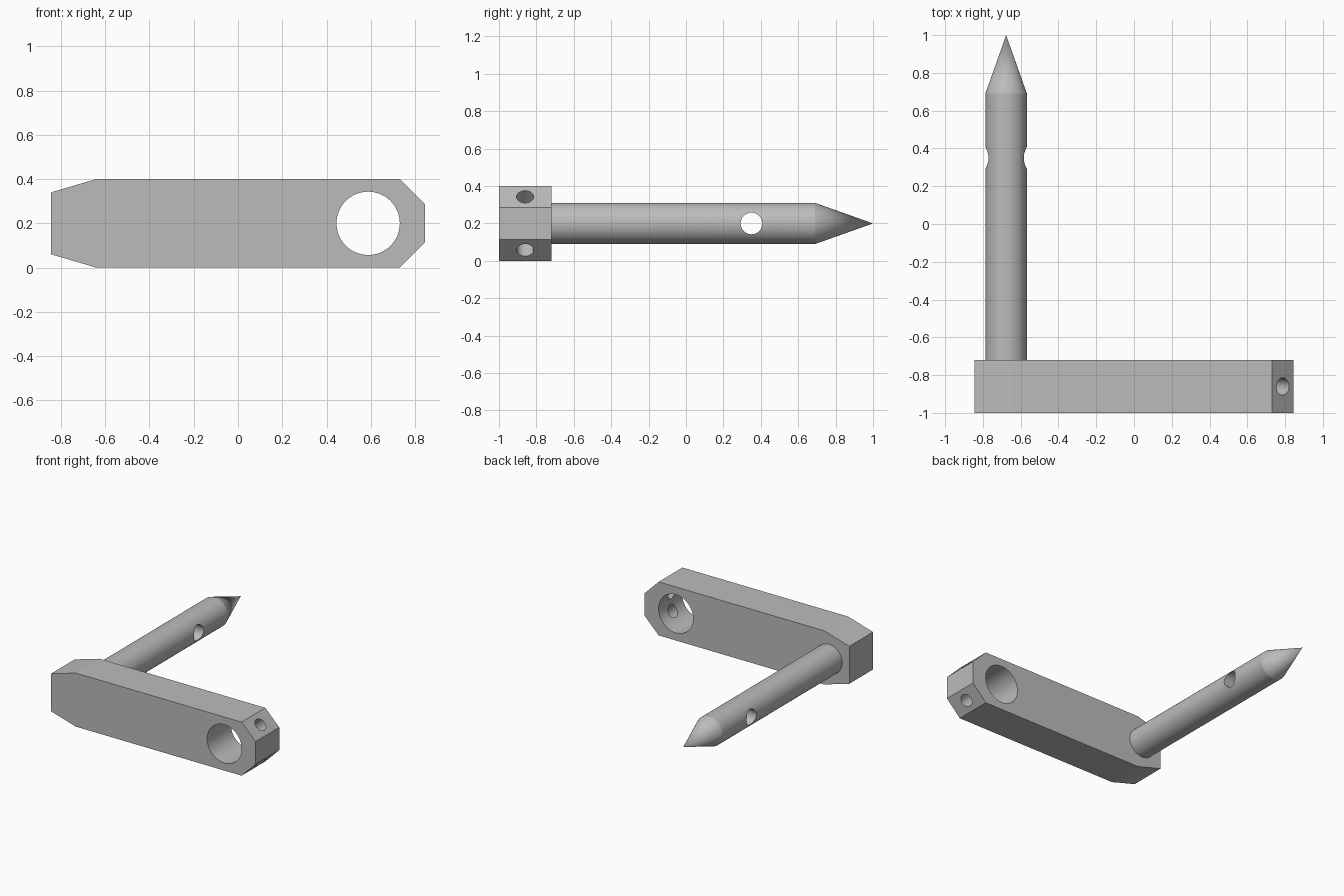
import bpy, bmesh, math
from mathutils import Vector

if "Cube" in bpy.data.objects:
    bpy.data.objects.remove(bpy.data.objects["Cube"], do_unlink=True)

steel = bpy.data.materials.new("plain grey steel")
steel.use_nodes = True
GREY = (0.5, 0.5, 0.5, 1)
steel.diffuse_color = GREY
steel.node_tree.nodes["Principled BSDF"].inputs["Base Color"].default_value = GREY

BAR_FRONT, BAR_BACK = -1.0, -0.72
MID_Z = 0.2


def make_object(name, bm):
    bmesh.ops.recalc_face_normals(bm, faces=bm.faces)
    mesh = bpy.data.meshes.new(name)
    bm.to_mesh(mesh)
    bm.free()
    obj = bpy.data.objects.new(name, mesh)
    bpy.context.collection.objects.link(obj)
    mesh.materials.append(steel)
    return obj


def cylinder(name, start, end, radius):
    start, end = Vector(start), Vector(end)
    axis = end - start
    bm = bmesh.new()
    bmesh.ops.create_cone(bm, cap_ends=True, segments=64, radius1=radius,
                          radius2=radius, depth=axis.length)
    obj = make_object(name, bm)
    obj.rotation_mode = "QUATERNION"
    obj.rotation_quaternion = Vector((0, 0, 1)).rotation_difference(axis)
    obj.location = (start + end) / 2
    return obj


def drill(target, start, end, radius):
    cutter = cylinder("drill_cutter", start, end, radius)
    cutter.hide_render = True
    bpy.context.view_layer.objects.active = target
    mod = target.modifiers.new("hole", "BOOLEAN")
    mod.operation = "DIFFERENCE"
    mod.solver = "EXACT"
    mod.object = cutter
    bpy.ops.object.modifier_apply(modifier=mod.name)
    bpy.data.objects.remove(cutter, do_unlink=True)


def smooth(obj):
    bpy.ops.object.select_all(action="DESELECT")
    obj.select_set(True)
    bpy.context.view_layer.objects.active = obj
    bpy.ops.object.shade_smooth_by_angle(angle=math.radians(10))


# Bar: half outline mirrored about its middle height, extruded in depth
half = [(-0.845, 0.14), (-0.64, 0.2), (0.73, 0.2), (0.845, 0.085)]
outline = half + [(x, -h) for x, h in reversed(half)]
bm = bmesh.new()
face = bm.faces.new([bm.verts.new((x, BAR_FRONT, MID_Z + h)) for x, h in outline])
ext = bmesh.ops.extrude_face_region(bm, geom=[face])
bmesh.ops.translate(bm, vec=(0, BAR_BACK - BAR_FRONT, 0),
                    verts=[v for v in ext["geom"] if isinstance(v, bmesh.types.BMVert)])
bar = make_object("bar", bm)

# Large eye through the bar, and two set-screw holes running into it
drill(bar, (0.588, -1.1, MID_Z), (0.588, -0.6, MID_Z), 0.143)
for side in (1, -1):
    drill(bar, (0.86, -0.86, MID_Z + side * 0.215),
          (0.67, -0.86, MID_Z + side * 0.025), 0.046)
smooth(bar)

# Pin: lathed profile of shaft and pointed tip
bm = bmesh.new()
profile = [(0, -0.74), (0.11, -0.74), (0.11, 0.69), (0, 1.0)]
points = [bm.verts.new((r, y, 0)) for r, y in profile]
edges = [bm.edges.new(pair) for pair in zip(points, points[1:])]
bmesh.ops.spin(bm, geom=points + edges, cent=(0, 0, 0), axis=(0, 1, 0),
               angle=math.tau, steps=64)
bmesh.ops.remove_doubles(bm, verts=bm.verts, dist=0.0001)
bmesh.ops.translate(bm, verts=bm.verts, vec=(-0.677, 0, MID_Z))
pin = make_object("pointed_pin", bm)

# Cross hole near the tip
drill(pin, (-0.9, 0.35, MID_Z), (-0.4, 0.35, MID_Z), 0.058)
smooth(pin)
